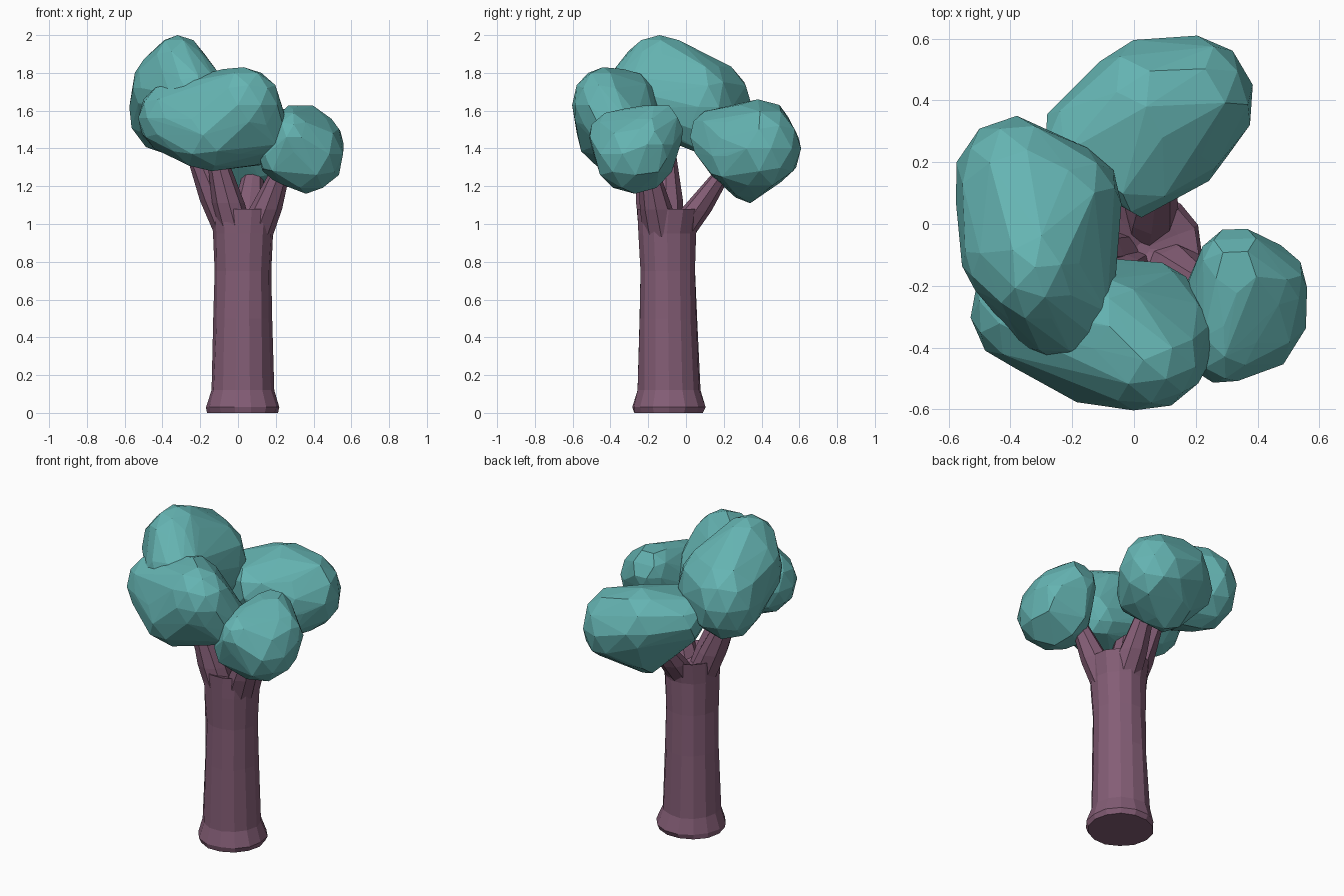
import bpy, bmesh, random
from math import pi, cos, sin
from mathutils import Vector, Matrix

if "Cube" in bpy.data.objects:
    bpy.data.objects.remove(bpy.data.objects["Cube"])

random.seed(4)

def material(name, rgb):
    m = bpy.data.materials.new(name)
    m.diffuse_color = (*rgb, 1)
    m.use_nodes = True
    m.node_tree.nodes["Principled BSDF"].inputs["Base Color"].default_value = m.diffuse_color
    return m

BARK = material("bark", (0.23, 0.11, 0.18))
LEAF = material("leaf", (0.13, 0.46, 0.45))

def finish(bm, name, mat):
    bmesh.ops.recalc_face_normals(bm, faces=bm.faces)
    me = bpy.data.meshes.new(name)
    bm.to_mesh(me)
    bm.free()
    me.materials.append(mat)
    ob = bpy.data.objects.new(name, me)
    bpy.context.collection.objects.link(ob)
    return ob

def clump(name, lumps):
    """Faceted foliage: a convex skin over a few ellipsoid lumps."""
    src = bmesh.new()
    for centre, radii in lumps:
        spin = Matrix.Rotation(random.uniform(0, pi), 4, "Z")
        bmesh.ops.create_icosphere(src, subdivisions=2, radius=1,
                                   matrix=Matrix.Translation(centre) @ Matrix.Diagonal((*radii, 1)) @ spin)
    bm = bmesh.new()
    for v in src.verts:
        bm.verts.new(v.co)
    src.free()
    bmesh.ops.remove_doubles(bm, verts=bm.verts, dist=0.075)
    r = bmesh.ops.convex_hull(bm, input=bm.verts)
    junk = {v for v in r["geom_interior"] + r["geom_unused"] if isinstance(v, bmesh.types.BMVert)}
    bmesh.ops.delete(bm, geom=list(junk), context="VERTS")
    return finish(bm, name, LEAF)

def tube(name, rings, sides, wobble=0.0):
    """Skin through (centre, radius) rings, capped at both ends."""
    bm = bmesh.new()
    loops = []
    for c, r in rings:
        loop = []
        for i in range(sides):
            a = 2 * pi * i / sides
            k = r * (1 + random.uniform(-wobble, wobble))
            loop.append(bm.verts.new(Vector(c) + Vector((k * cos(a), k * sin(a), 0))))
        loops.append(loop)
    for lo, hi in zip(loops, loops[1:]):
        for i in range(sides):
            j = (i + 1) % sides
            bm.faces.new((lo[i], lo[j], hi[j], hi[i]))
    bm.faces.new(loops[0][::-1])
    bm.faces.new(loops[-1])
    return finish(bm, name, BARK)

# Trunk with flared foot and a shallow bowl at the fork
tube("trunk", [((0.027, -0.09, 0.0), 0.188), ((0.027, -0.09, 0.03), 0.195), ((0.025, -0.09, 0.12), 0.167),
               ((0.025, -0.095, 0.5), 0.155), ((0.027, -0.097, 0.75), 0.150), ((0.03, -0.1, 0.95), 0.158),
               ((0.035, -0.092, 1.08), 0.175), ((0.035, -0.085, 1.06), 0.12), ((0.03, -0.08, 1.02), 0.02)], 14, 0.03)

# Branches fanning out into the foliage
for name, root, tip in (("branch_left", (-0.03, -0.10, 0.93), (-0.24, -0.11, 1.42)),
                        ("branch_front", (0.0, -0.15, 0.93), (-0.12, -0.22, 1.38)),
                        ("branch_right", (0.09, -0.13, 0.93), (0.23, -0.20, 1.3)),
                        ("branch_back", (0.04, -0.05, 0.93), (0.08, 0.2, 1.28))):
    root, tip = Vector(root), Vector(tip)
    tube(name, [(root, 0.09), (root.lerp(tip, 0.4), 0.085), (tip, 0.05)], 8, 0.04)

# Four foliage clumps
clump("foliage_back", [((0.19, 0.40, 1.40), (0.20, 0.21, 0.23)), ((0.04, 0.38, 1.46), (0.20, 0.22, 0.20)),
                       ((-0.18, 0.28, 1.48), (0.13, 0.12, 0.14)), ((0.15, 0.27, 1.36), (0.16, 0.16, 0.21)),
                       ((0.06, 0.34, 1.31), (0.17, 0.18, 0.20)), ((0.01, 0.14, 1.46), (0.12, 0.12, 0.16))])
clump("foliage_left", [((-0.32, -0.14, 1.82), (0.16, 0.20, 0.18)), ((-0.38, 0.13, 1.62), (0.205, 0.22, 0.25)),
                       ((-0.24, -0.27, 1.69), (0.18, 0.17, 0.17)), ((-0.22, 0.08, 1.62), (0.18, 0.18, 0.25)),
                       ((-0.43, -0.10, 1.72), (0.13, 0.15, 0.18))])
clump("foliage_front", [((0.03, -0.44, 1.63), (0.20, 0.165, 0.20)), ((0.14, -0.36, 1.50), (0.13, 0.15, 0.15)),
                        ((-0.35, -0.28, 1.56), (0.18, 0.19, 0.19)), ((-0.14, -0.36, 1.47), (0.25, 0.22, 0.19)),
                        ((-0.08, -0.33, 1.65), (0.16, 0.17, 0.17)), ((0.05, -0.25, 1.44), (0.15, 0.13, 0.15))])
clump("foliage_right", [((0.36, -0.27, 1.37), (0.205, 0.23, 0.21)), ((0.33, -0.15, 1.50), (0.13, 0.14, 0.15)),
                        ((0.23, -0.33, 1.36), (0.12, 0.16, 0.15)), ((0.43, -0.20, 1.42), (0.13, 0.14, 0.16)),
                        ((0.29, -0.33, 1.46), (0.13, 0.19, 0.15))])
